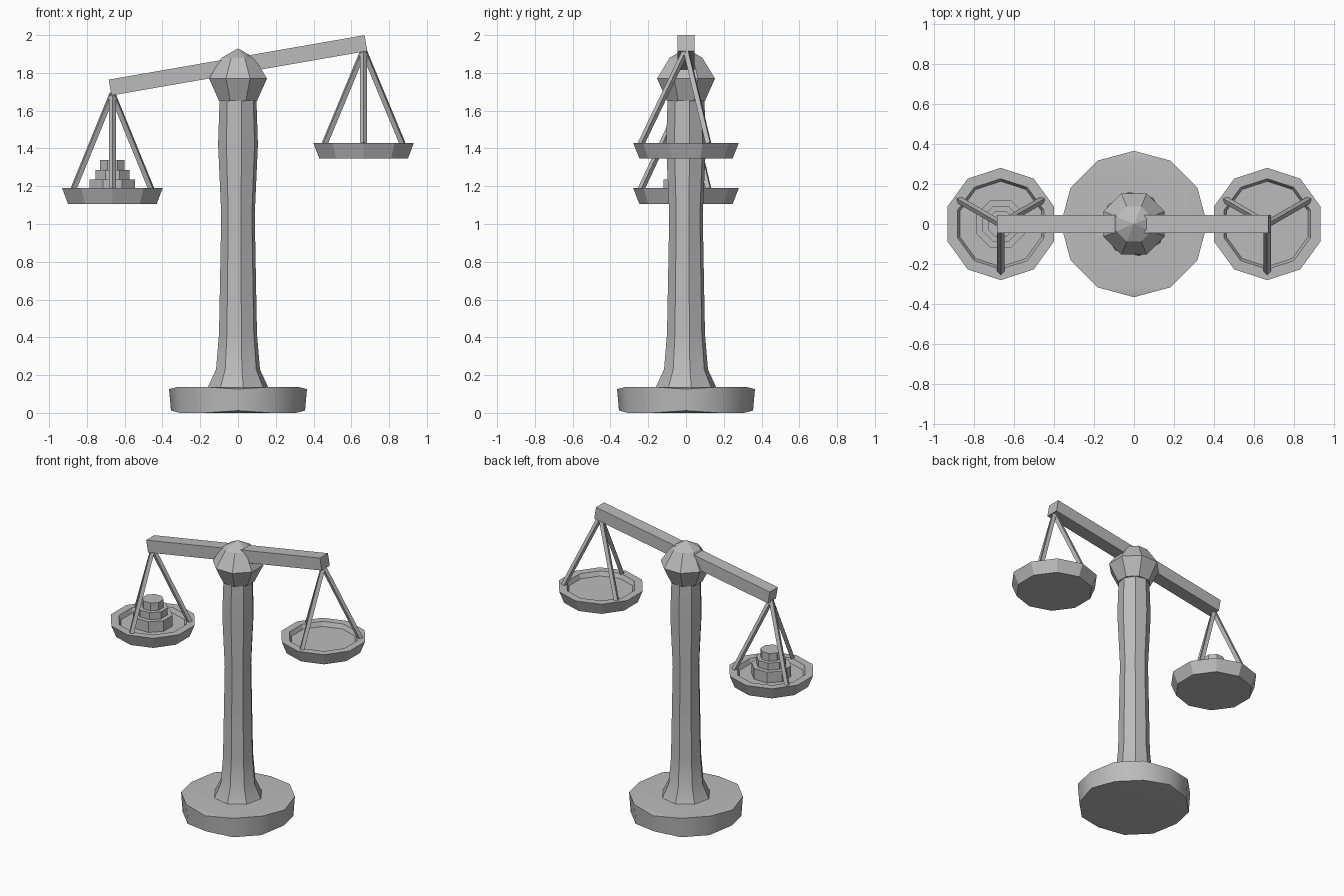
import bpy
import bmesh
import math
from mathutils import Vector, Matrix

if "Cube" in bpy.data.objects:
    bpy.data.objects.remove(bpy.data.objects["Cube"])

stone = bpy.data.materials.new("plain grey")
stone.diffuse_color = (0.5, 0.5, 0.5, 1)
stone.use_nodes = True
stone.node_tree.nodes["Principled BSDF"].inputs["Base Color"].default_value = stone.diffuse_color


def finish(name, bm, smooth=None):
    bmesh.ops.recalc_face_normals(bm, faces=bm.faces)
    me = bpy.data.meshes.new(name)
    bm.to_mesh(me)
    bm.free()
    me.materials.append(stone)
    ob = bpy.data.objects.new(name, me)
    bpy.context.collection.objects.link(ob)
    if smooth:
        bpy.ops.object.select_all(action='DESELECT')
        ob.select_set(True)
        bpy.context.view_layer.objects.active = ob
        bpy.ops.object.shade_smooth_by_angle(angle=math.radians(smooth))
    return ob


def lathe(name, profile, sides, turn=0, at=(0, 0, 0), smooth=None):
    """Low-sided turned shape from (radius, z) pairs; zero radius makes a tip."""
    bm = bmesh.new()
    rings = []
    for r, z in profile:
        if r == 0:
            rings.append([bm.verts.new((at[0], at[1], at[2] + z))] * sides)
            continue
        ring = []
        for i in range(sides):
            a = math.radians(turn) + math.tau * i / sides
            ring.append(bm.verts.new((at[0] + r * math.cos(a), at[1] + r * math.sin(a), at[2] + z)))
        rings.append(ring)
    for lo, hi in zip(rings, rings[1:]):
        for i in range(sides):
            j = (i + 1) % sides
            quad = [lo[i], lo[j], hi[j], hi[i]]
            bm.faces.new(list(dict.fromkeys(quad)))
    for ring in (rings[0], rings[-1]):
        if ring[0] is not ring[1]:
            bm.faces.new(ring)
    return finish(name, bm, smooth)


def rod(name, a, b, radius):
    a, b = Vector(a), Vector(b)
    d = b - a
    bm = bmesh.new()
    bmesh.ops.create_cone(bm, cap_ends=True, segments=4, radius1=radius, radius2=radius, depth=d.length)
    rot = d.to_track_quat('Z', 'Y').to_matrix().to_4x4()
    bm.transform(Matrix.Translation((a + b) / 2) @ rot)
    return finish(name, bm)


# Base: twelve-sided slab with four chipped corners
bm = bmesh.new()
rings = []
for r, z, chip in ((0.355, 0, 0.012), (0.365, 0.138, -0.012)):
    ring = []
    for i in range(12):
        a = math.tau * i / 12
        ring.append(bm.verts.new((r * math.cos(a), r * math.sin(a), z + (chip if i % 3 == 0 else 0))))
    rings.append(ring)
    bm.faces.new([v for i, v in enumerate(ring) if i % 3])
    for i in range(0, 12, 3):
        bm.faces.new((ring[i - 1], ring[i], ring[i + 1]))
for i in range(12):
    j = (i + 1) % 12
    bm.faces.new((rings[0][i], rings[0][j], rings[1][j], rings[1][i]))
finish("base", bm, 31)

# Column and the knob on top
lathe("column", [(0.165, 0.13), (0.118, 0.23), (0.102, 0.42), (0.09, 1.05),
                 (0.107, 1.42), (0.099, 1.66)], 8, 10, smooth=30)
lathe("knob", [(0.108, 1.65), (0.166, 1.77), (0.094, 1.88), (0, 1.93)], 8, 22.5)

# Tilted beam
tilt = math.radians(9.85)
bm = bmesh.new()
bmesh.ops.create_cube(bm, size=1)
bm.transform(Matrix.Translation((0, 0, 1.84)) @ Matrix.Rotation(-tilt, 4, 'Y')
             @ Matrix.Diagonal((1.375, 0.09, 0.085, 1)))
finish("beam", bm)

# Hanging pans with three rods each
for side, rim, x in (("left", 1.19, -0.665), ("right", 1.43, 0.665)):
    lathe(side + "_pan", [(0.247, -0.083), (0.28, 0), (0.226, 0), (0.213, -0.03)],
          10, 90, (x, 0, rim))
    hook = 1.84 + x * math.tan(tilt) - 0.035
    for n, deg in enumerate((-90, 30, 150)):
        a = math.radians(deg)
        rod(f"{side}_rod_{n + 1}", (x, 0, hook),
            (x + 0.238 * math.cos(a), 0.238 * math.sin(a), rim - 0.005), 0.018)

# Stacked weights on the lower pan
for n, (r, lo, hi) in enumerate(((0.13, 1.155, 1.235), (0.098, 1.235, 1.285), (0.07, 1.285, 1.34))):
    lathe(f"weight_{n + 1}", [(r, lo), (r, hi)], 8, 22.5, (-0.665, 0, 0))
